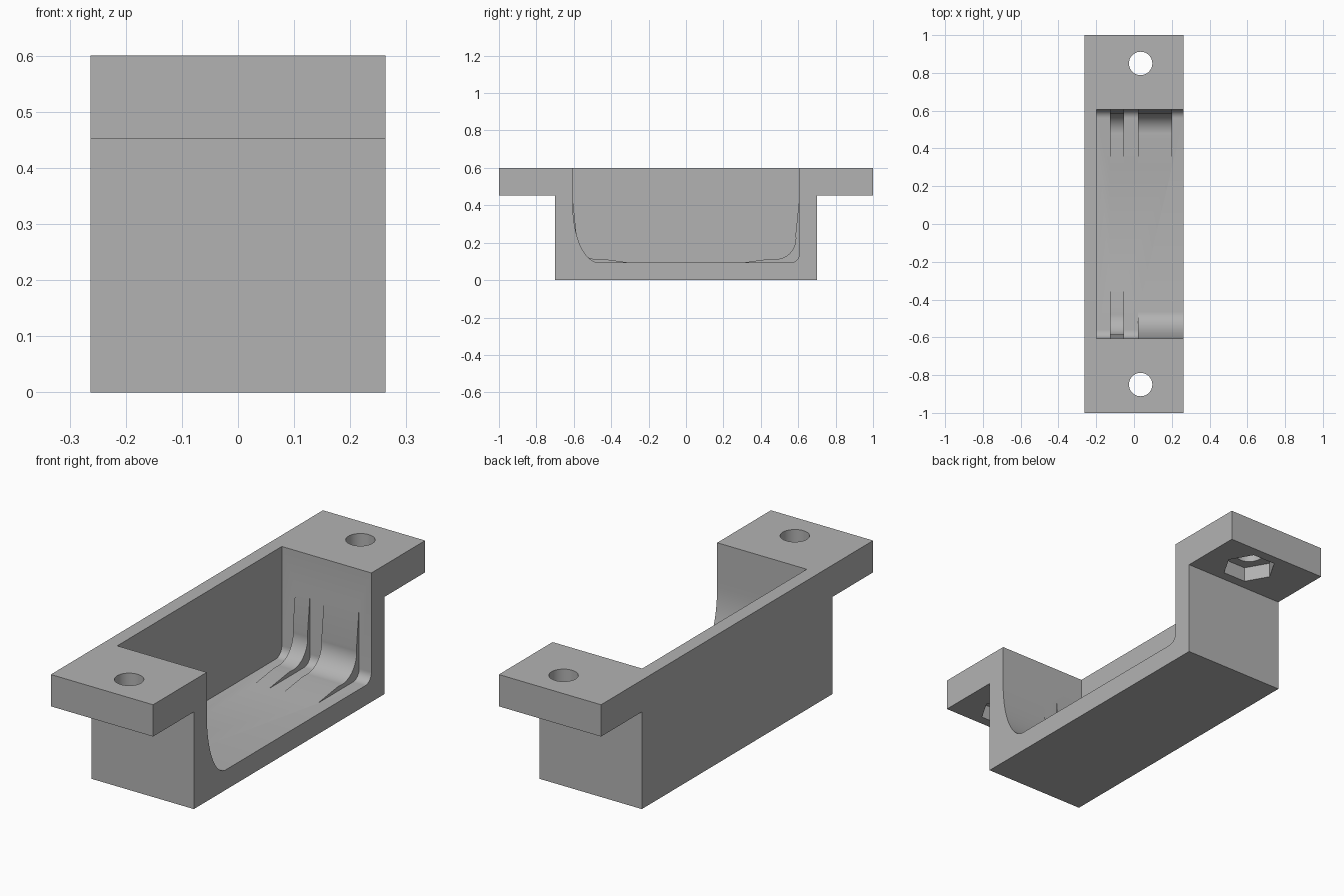
import bpy, math

cube = bpy.data.objects.get("Cube")
if cube:
    bpy.data.objects.remove(cube, do_unlink=True)

grey = bpy.data.materials.new("plain grey")
grey.use_nodes = True
colour = (0.45, 0.45, 0.45, 1)
grey.diffuse_color = colour
grey.node_tree.nodes["Principled BSDF"].inputs["Base Color"].default_value = colour

HALF_X, TOP, FLOOR, WALL = 0.263, 0.6, 0.093, 0.605
HOLE_X, HOLE_Y = 0.035, 0.85


def extrude(name, profile, x0, x1):
    """Solid made by sweeping a (y, z) outline from x0 to x1."""
    n = len(profile)
    verts = [(x, y, z) for x in (x0, x1) for y, z in profile]
    faces = [tuple(range(n)), tuple(range(2 * n - 1, n - 1, -1))]
    faces += [(i, i + n, (i + 1) % n + n, (i + 1) % n) for i in range(n)]
    mesh = bpy.data.meshes.new(name)
    mesh.from_pydata(verts, [], faces)
    mesh.materials.append(grey)
    obj = bpy.data.objects.new(name, mesh)
    bpy.context.collection.objects.link(obj)
    bpy.context.view_layer.objects.active = obj
    bpy.ops.object.select_all(action="DESELECT")
    obj.select_set(True)
    bpy.ops.object.mode_set(mode="EDIT")
    bpy.ops.mesh.select_all(action="SELECT")
    bpy.ops.mesh.normals_make_consistent(inside=False)
    bpy.ops.object.mode_set(mode="OBJECT")
    return obj


def arc(cy, cz, ry, rz, start, end, steps=12):
    angles = [math.radians(start + (end - start) * i / steps) for i in range(steps + 1)]
    return [(cy + ry * math.cos(a), cz + rz * math.sin(a)) for a in angles]


def combine(target, tool, operation):
    tool.hide_render = True
    mod = target.modifiers.new(operation.title(), "BOOLEAN")
    mod.operation, mod.solver, mod.object = operation, "EXACT", tool
    bpy.context.view_layer.objects.active = target
    bpy.ops.object.modifier_apply(modifier=mod.name)
    bpy.data.objects.remove(tool, do_unlink=True)


def prism(name, sides, radius, depth, y, z):
    bpy.ops.mesh.primitive_cylinder_add(vertices=sides, radius=radius, depth=depth,
                                        location=(HOLE_X, y, z))
    obj = bpy.context.object
    obj.name = name
    if sides == 6:  # points along x
        obj.rotation_euler.z = math.radians(30)
    obj.data.materials.append(grey)
    bpy.context.view_layer.update()
    return obj


# Body with mounting flanges
half = [(0.7, 0), (0.7, 0.452), (1, 0.452), (1, TOP)]
bracket = extrude("bracket", half + [(-y, z) for y, z in reversed(half)], -HALF_X, HALF_X)

# Pocket open at the top and the left side
R = 0.045
corner = arc(WALL - R, FLOOR + R, R, R, -90, 0, 8)
outline = corner + [(WALL, 0.8), (-WALL, 0.8)] + [(-y, z) for y, z in reversed(corner)]
combine(bracket, extrude("pocket_cutter", outline, -0.198, 0.4), "DIFFERENCE")

# Tapered ribs wrapping the pocket corners: (x start, x end, end of pocket)
rib = ([(0.3, FLOOR), (0.45, 0.114)] + arc(0.48, 0.222, 0.107, 0.11, -90, 10)
       + [(WALL, 0.43), (0.65, 0.43), (0.65, 0.05), (0.3, 0.05)])
for x0, x1, end in [(-0.128, -0.052, 1), (0.02, 0.2, 1), (-0.128, -0.052, -1)]:
    combine(bracket, extrude("rib", [(end * y, z) for y, z in rib], x0, x1), "UNION")

# Large curved fillet at the front end
fillet = arc(0.465, 0.4, 0.14, 0.307, -90, 0, 16) + [(0.65, 0.4), (0.65, 0.05), (0.465, 0.05)]
combine(bracket, extrude("fillet", [(-y, z) for y, z in fillet], 0.02, HALF_X), "UNION")

# Screw holes and hexagonal nut recesses
for end in (1, -1):
    combine(bracket, prism("hole_cutter", 40, 0.062, 0.4, end * HOLE_Y, 0.53), "DIFFERENCE")
    combine(bracket, prism("nut_cutter", 6, 0.12, 0.14, end * HOLE_Y, 0.452), "DIFFERENCE")

bpy.ops.object.select_all(action="DESELECT")
bracket.select_set(True)
bpy.context.view_layer.objects.active = bracket
bpy.ops.object.shade_smooth_by_angle(angle=math.radians(25))
